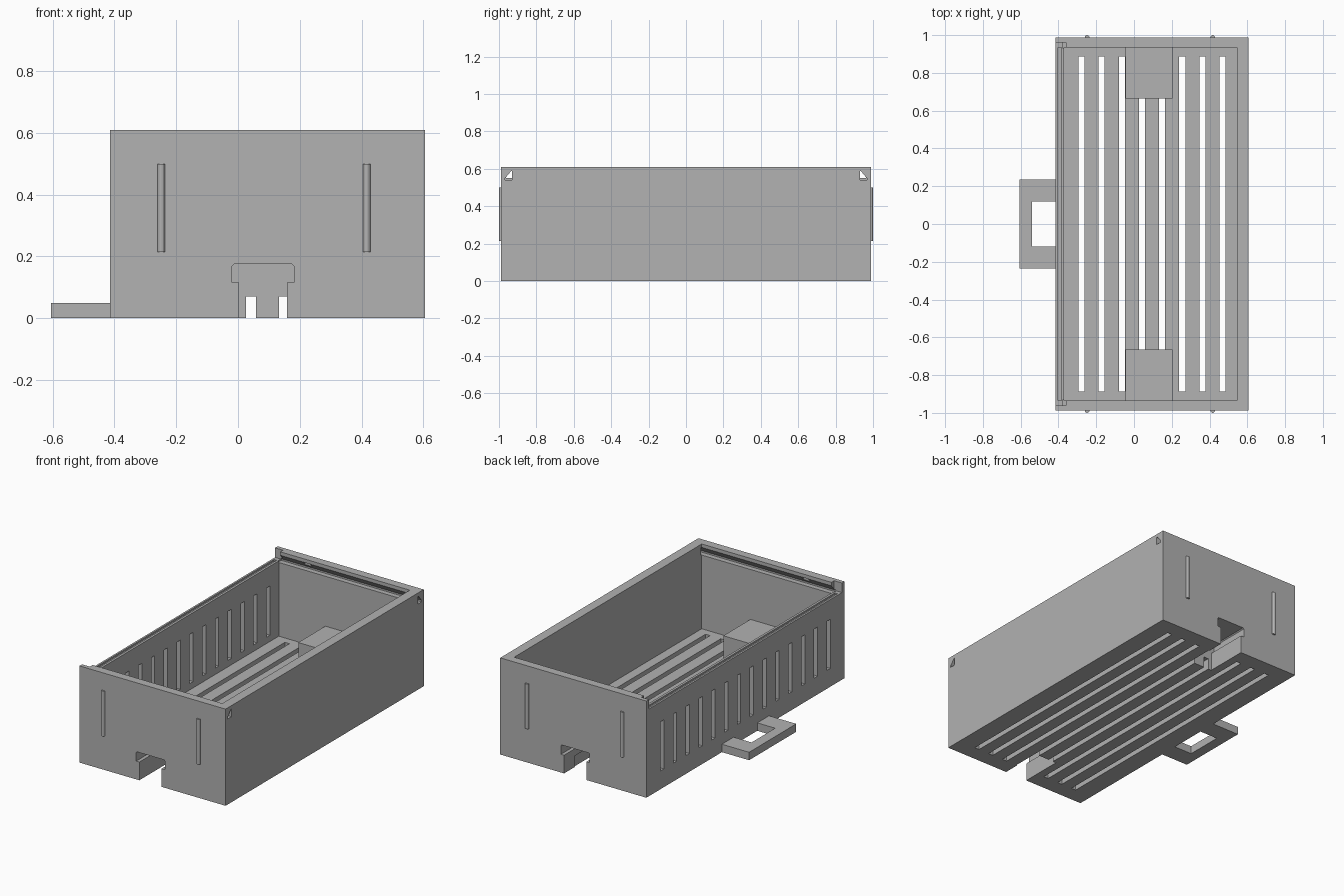
import bpy, bmesh, math
from mathutils import Vector

cube = bpy.data.objects.get("Cube")
if cube:
    bpy.data.objects.remove(cube, do_unlink=True)

grey = bpy.data.materials.new("plain_grey")
grey.use_nodes = True
colour = (0.445, 0.445, 0.445, 1)
grey.diffuse_color = colour
grey.node_tree.nodes["Principled BSDF"].inputs["Base Color"].default_value = colour


def finish(name, bm):
    bmesh.ops.recalc_face_normals(bm, faces=bm.faces)
    mesh = bpy.data.meshes.new(name)
    bm.to_mesh(mesh)
    bm.free()
    obj = bpy.data.objects.new(name, mesh)
    bpy.context.collection.objects.link(obj)
    mesh.materials.append(grey)
    return obj


def boxes(name, *ranges):
    """Each range is x0, x1, y0, y1, z0, z1."""
    bm = bmesh.new()
    for x0, x1, y0, y1, z0, z1 in ranges:
        made = bmesh.ops.create_cube(bm, size=1)["verts"]
        for v in made:
            v.co = Vector((x0 if v.co.x < 0 else x1,
                           y0 if v.co.y < 0 else y1,
                           z0 if v.co.z < 0 else z1))
    return finish(name, bm)


def prism(name, points, extrude):
    bm = bmesh.new()
    face = bm.faces.new([bm.verts.new(p) for p in points])
    made = bmesh.ops.extrude_face_region(bm, geom=[face])["geom"]
    bmesh.ops.translate(bm, vec=extrude,
                        verts=[g for g in made if isinstance(g, bmesh.types.BMVert)])
    return finish(name, bm)


def combine(target, other, operation):
    mod = target.modifiers.new(operation.lower(), 'BOOLEAN')
    mod.operation, mod.solver, mod.object = operation, 'EXACT', other
    bpy.context.view_layer.update()
    graph = bpy.context.evaluated_depsgraph_get()
    result = bpy.data.meshes.new_from_object(target.evaluated_get(graph))
    target.modifiers.clear()
    target.data = result
    bpy.data.objects.remove(other, do_unlink=True)


LEFT, RIGHT, END, TOP = -0.415, 0.605, 0.988, 0.61
IN_LEFT, IN_RIGHT, IN_END, FLOOR = -0.37, 0.545, 0.935, 0.075

# Open box
tray = boxes("tray", (LEFT, RIGHT, -END, END, 0, TOP))
combine(tray, boxes("cavity", (IN_LEFT, IN_RIGHT, -IN_END, IN_END, FLOOR, 1)), 'DIFFERENCE')

# Long slots through the floor
centres = [-0.278 + 0.1067 * i for i in range(8)]
combine(tray, boxes("floor_slots", *[(x - 0.016, x + 0.016, -0.887, 0.887, -0.1, 0.1)
                                     for x in centres]), 'DIFFERENCE')

# Upright vents through the low wall
vents = [-0.83 + 1.66 * i / 13 for i in range(14)]
combine(tray, boxes("wall_vents", *[(-0.5, -0.3, y - 0.017, y + 0.017, 0.115, 0.425)
                                    for y in vents]), 'DIFFERENCE')

# Lid entry over the low wall, and a shallow channel along its top
combine(tray, boxes("lid_entry", (-0.5, -0.36, -0.962, 0.962, 0.55, 1)), 'DIFFERENCE')
combine(tray, boxes("lid_channel", (-0.403, -0.385, -IN_END, IN_END, 0.54, 0.6)), 'DIFFERENCE')

for s in (-1, 1):
    # Sloped lid groove, running out through the tall wall
    groove = [(-0.375, s * y, z) for y, z in
              ((0.93, 0.54), (0.967, 0.54), (0.967, 0.55), (0.935, 0.588), (0.93, 0.588))]
    combine(tray, prism("lid_groove", groove, (1.1, 0, 0)), 'DIFFERENCE')
    y0, y1 = sorted((s * 0.92, s * 0.955))
    combine(tray, boxes("catch_notch", (-0.2, -0.15, y0, y1, 0.55, 0.588)), 'DIFFERENCE')

    # Raised housing with a T-shaped pocket open at the end and below
    y0, y1 = sorted((s * 0.665, s * 0.95))
    combine(tray, boxes("housing", (-0.045, 0.205, y0, y1, 0.07, 0.225)), 'UNION')
    half = [(0.078, -0.1), (0.078, 0.115), (0.1, 0.115), (0.1, 0.169), (0.094, 0.175)]
    outline = half + [(-x, z) for x, z in reversed(half)]
    pocket = prism("pocket", [(0.081 + x, s * 0.715, z) for x, z in outline], (0, s * 0.4, 0))
    combine(tray, pocket, 'DIFFERENCE')

# Slim rounded ribs on both end walls
for side, s in (("front", -1), ("back", 1)):
    for place, x in (("right", -0.248), ("left", 0.417)):
        arc = [math.pi * i / 6 for i in range(7)]
        points = [(x + 0.012 * math.cos(a), s * (END + 0.012 * math.sin(a)), 0.215) for a in arc]
        prism(f"{side}_{place}_rib", points, (0, 0, 0.285))

# Flat loop handle at the foot of the low wall
loop = [(LEFT, 0.235), (-0.605, 0.235), (-0.605, -0.235), (LEFT, -0.235),
        (LEFT, -0.118), (-0.54, -0.118), (-0.54, 0.118), (LEFT, 0.118)]
prism("handle", [(x, y, 0) for x, y in loop], (0, 0, 0.05))
